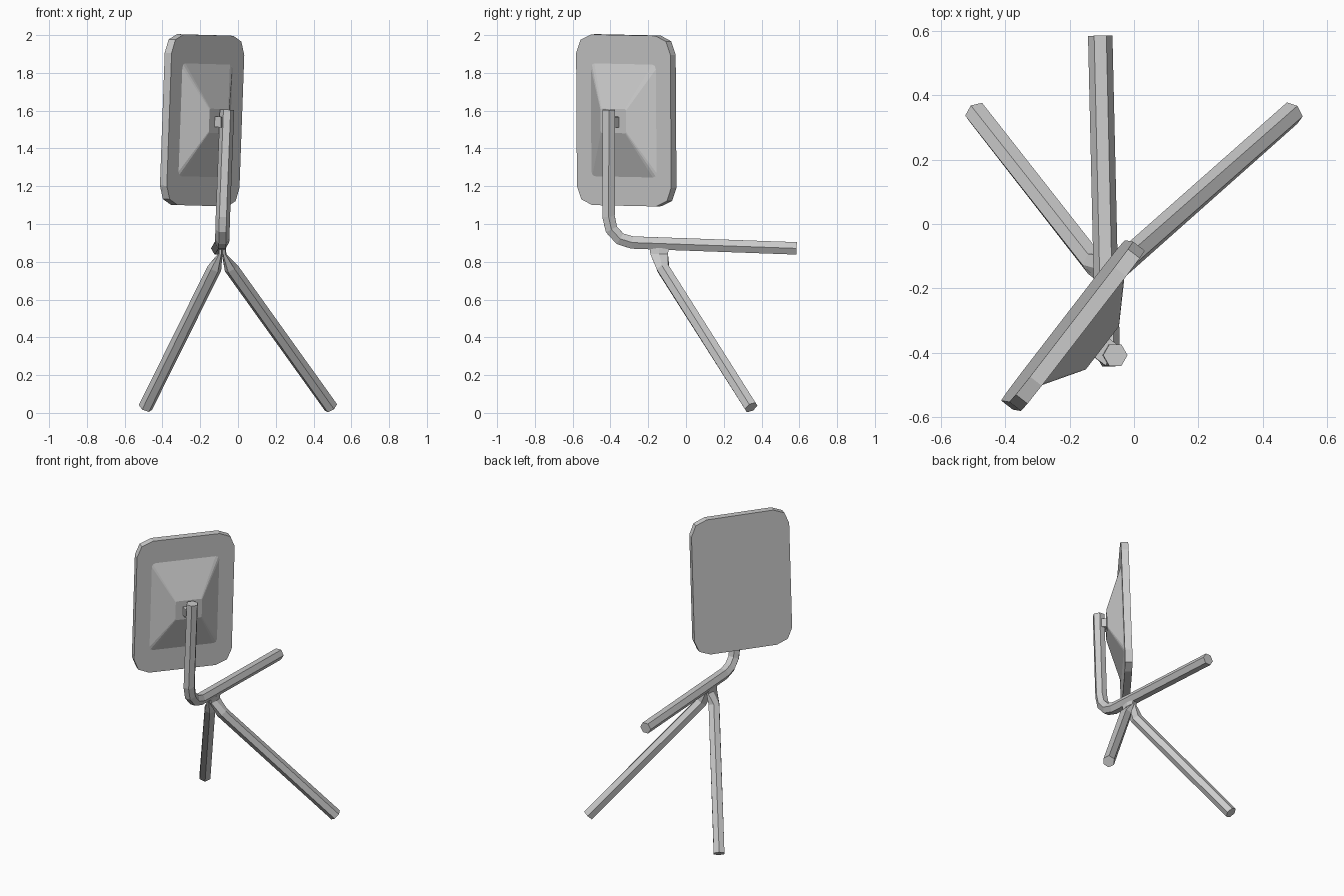
import bpy, bmesh, math
from mathutils import Vector, Matrix

if "Cube" in bpy.data.objects:
    bpy.data.objects.remove(bpy.data.objects["Cube"])


def loft(name, rings, matrix=None):
    """Skin a list of equal-sized vertex rings and cap both ends."""
    bm = bmesh.new()
    rows = [[bm.verts.new(p) for p in ring] for ring in rings]
    n = len(rows[0])
    for a, b in zip(rows, rows[1:]):
        for i in range(n):
            j = (i + 1) % n
            bm.faces.new((a[i], a[j], b[j], b[i]))
    bm.faces.new(rows[0][::-1])
    bm.faces.new(rows[-1])
    bmesh.ops.recalc_face_normals(bm, faces=bm.faces)
    if matrix:
        bm.transform(matrix)
    mesh = bpy.data.meshes.new(name)
    bm.to_mesh(mesh)
    bm.free()
    obj = bpy.data.objects.new(name, mesh)
    bpy.context.collection.objects.link(obj)
    return obj


def hex_ring(center, tangent, ra, rb):
    t = Vector(tangent).normalized()
    a = Vector((1, 0, 0))
    a = (a - t * a.dot(t)).normalized()
    b = t.cross(a)
    return [Vector(center) + a * ra * math.cos(k * math.pi / 3)
            + b * rb * math.sin(k * math.pi / 3) for k in range(6)]


def rounded_rect(hu, hv, r, n, steps):
    """Rounded rectangle in the local u/v plane at depth n."""
    pts = []
    for q, (su, sv) in enumerate(((1, 1), (-1, 1), (-1, -1), (1, -1))):
        for s in range(steps + 1):
            ang = (q + s / steps) * math.pi / 2
            pts.append(Vector((su * (hu - r) + r * math.cos(ang), n,
                               sv * (hv - r) + r * math.sin(ang))))
    return pts


R = 0.038

# Bent hexagonal mast and rear arm
path = [Vector(p) for p in ((-0.058, -0.408, 1.605), (-0.08, -0.41, 1.04),
                            (-0.082, -0.395, 0.972), (-0.083, -0.35, 0.922),
                            (-0.085, -0.285, 0.902), (-0.105, 0.585, 0.871))]
rings = []
for i, p in enumerate(path):
    t = Vector()
    if i > 0:
        t += (p - path[i - 1]).normalized()
    if i < len(path) - 1:
        t += (path[i + 1] - p).normalized()
    rings.append(hex_ring(p, t, R, R))
loft("bent_mast", rings)

# Two legs, crimped flat where they meet the mast
for name, foot_x, knee_x, top_x in (("right_leg", 0.492, -0.035, -0.074),
                                    ("left_leg", -0.49, -0.125, -0.094)):
    foot = Vector((foot_x, 0.345, 0.029))
    knee = Vector((knee_x, -0.122, 0.765))
    top = Vector((top_x, -0.142, 0.872))
    d = (knee - foot).normalized()
    bend = d + (top - knee).normalized()
    loft(name, [hex_ring(foot, d, R, R), hex_ring(knee, bend, R, R),
                hex_ring(top - Vector((0, 0, 0.03)), (0, 0, 1), 0.012, 0.054),
                hex_ring(top, (0, 0, 1), 0.011, 0.058)])

# Panel frame: u along the width, n towards the mast, v up with a slight lean
v = Vector((0.036, -0.006, 1)).normalized()
u = Vector((0.61, 0.79, 0))
u = (u - v * u.dot(v)).normalized()
n = u.cross(v)
M = Matrix((u, n, v)).transposed().to_4x4()
M.translation = (-0.19, -0.316, 1.549)

# Flat panel with clipped corners
loft("panel", [rounded_rect(0.315, 0.452, 0.1, d, 2) for d in (-0.023, 0.023)], M)

# Tapered housing on the mast side of the panel
loft("housing", [rounded_rect(0.225, 0.312, 0.025, 0.018, 2),
                 rounded_rect(0.085, 0.064, 0.008, 0.113, 2)], M)

# Bracket between housing and mast
loft("bracket", [[Vector((a * 0.037, d, b * 0.028 - 0.005))
                  for a, b in ((-1, -1), (1, -1), (1, 1), (-1, 1))]
                 for d in (0.105, 0.155)], M)
